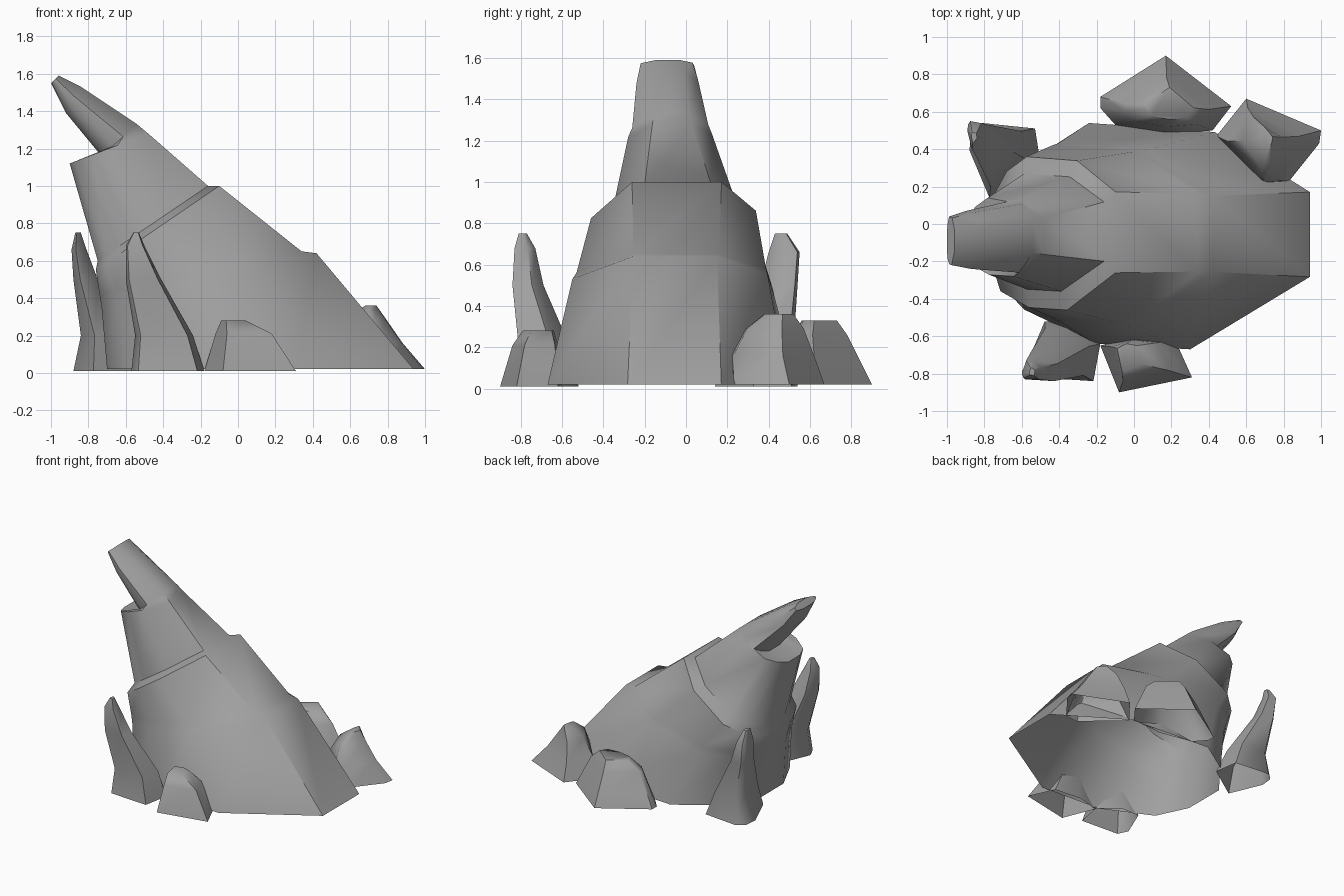
import bpy
import math

cube = bpy.data.objects.get("Cube")
if cube:
    bpy.data.objects.remove(cube, do_unlink=True)

stone = bpy.data.materials.new("grey_stone")
stone.use_nodes = True
COLOUR = (0.35, 0.35, 0.35, 1)
stone.diffuse_color = COLOUR
stone.node_tree.nodes["Principled BSDF"].inputs["Base Color"].default_value = COLOUR


def loft(name, rings, angle):
    """Skin a stack of equal rings, open below and capped on top."""
    n = len(rings[0])
    verts = [p for ring in rings for p in ring]
    faces = []
    for k in range(len(rings) - 1):
        for i in range(n):
            j = (i + 1) % n
            faces.append((k * n + i, k * n + j, (k + 1) * n + j, (k + 1) * n + i))
    faces.append(tuple(range(len(verts) - n, len(verts))))
    mesh = bpy.data.meshes.new(name)
    mesh.from_pydata(verts, [], faces)
    mesh.materials.append(stone)
    obj = bpy.data.objects.new(name, mesh)
    bpy.context.collection.objects.link(obj)
    bpy.ops.object.select_all(action="DESELECT")
    obj.select_set(True)
    bpy.context.view_layer.objects.active = obj
    bpy.ops.object.shade_smooth_by_angle(angle=math.radians(angle))
    return obj


def tilted_ring(front_x, front_z, back_x, back_z, y_min, y_max, boxy):
    """Place the crag outline on a plane sloping from front to back."""
    mid, half = (y_min + y_max) / 2, (y_max - y_min) / 2
    ring = []
    for u, v in CRAG_OUTLINE:
        y = mid + half * math.copysign(abs(v) ** boxy, v)
        ring.append((back_x + u * (front_x - back_x), y, back_z + u * (front_z - back_z)))
    return ring


def boulder(name, outline, levels):
    """Fit one outline into a box at each height."""
    xs, ys = zip(*outline)
    rings = []
    for z, x0, x1, y0, y1 in levels:
        rings.append([(x0 + (x - min(xs)) / (max(xs) - min(xs)) * (x1 - x0),
                       y0 + (y - min(ys)) / (max(ys) - min(ys)) * (y1 - y0), z)
                      for x, y in outline])
    return loft(name, rings, 50)


# Leaning crag: wide foot, sloping shoulder, ledge and horn
CRAG_OUTLINE = [(1, -.36), (1, .39), (.69, .92), (.28, 1), (.12, .72),
                (0, .3), (0, -.25), (.07, -.65), (.3, -.95), (.61, -1)]
loft("leaning_crag", [tilted_ring(*row) for row in (
    (.94, .02, -.70, .02, -.67, .54, 1),
    (.42, .64, -.73, .36, -.55, .43, .9),
    (.34, .65, -.74, .42, -.53, .42, .85),
    (-.10, 1.0, -.76, .55, -.46, .36, .65),
    (-.16, 1.0, -.75, .60, -.36, .27, .7),
    (-.48, 1.28, -.90, 1.12, -.28, .14, .8),
    (-.54, 1.33, -.73, 1.16, -.26, .12, .8),
    (-.84, 1.53, -.92, 1.39, -.24, .07, .8),
    (-.96, 1.59, -1.0, 1.55, -.22, .04, .8),
)], 50)

# Spires beside the crag
boulder("front_spire",
        [(-.6, -.74), (-.56, -.82), (-.22, -.84), (-.18, -.64), (-.35, -.52), (-.5, -.52)],
        [(.01, -.57, -.18, -.84, -.52), (.2, -.55, -.24, -.81, -.56),
         (.5, -.60, -.41, -.84, -.69), (.68, -.60, -.50, -.83, -.73),
         (.75, -.56, -.53, -.81, -.77)])
boulder("back_spire",
        [(-.89, .4), (-.78, .14), (-.5, .33), (-.53, .52), (-.82, .55), (-.88, .5)],
        [(.01, -.88, -.5, .14, .54), (.2, -.84, -.58, .2, .52),
         (.5, -.88, -.75, .36, .54), (.66, -.89, -.81, .4, .55),
         (.75, -.87, -.84, .43, .49)])

# Low boulders around the foot
boulder("front_boulder",
        [(-.18, -.65), (-.08, -.9), (.31, -.82), (.22, -.62), (0, -.6)],
        [(.01, -.18, .31, -.9, -.6), (.21, -.12, .18, -.84, -.62),
         (.28, -.09, .04, -.79, -.64)])
boulder("back_boulder",
        [(-.18, .62), (-.1, .53), (.16, .48), (.42, .5), (.52, .63), (.17, .9), (-.18, .68)],
        [(.02, -.18, .52, .48, .9), (.26, -.05, .4, .52, .78),
         (.33, .06, .32, .56, .73)])
boulder("side_boulder",
        [(.44, .47), (.72, .22), (.83, .23), (.99, .43), (1, .5), (.6, .67)],
        [(.02, .44, 1, .22, .67), (.16, .5, .88, .22, .62),
         (.29, .58, .79, .29, .57), (.36, .68, .74, .38, .52)])
